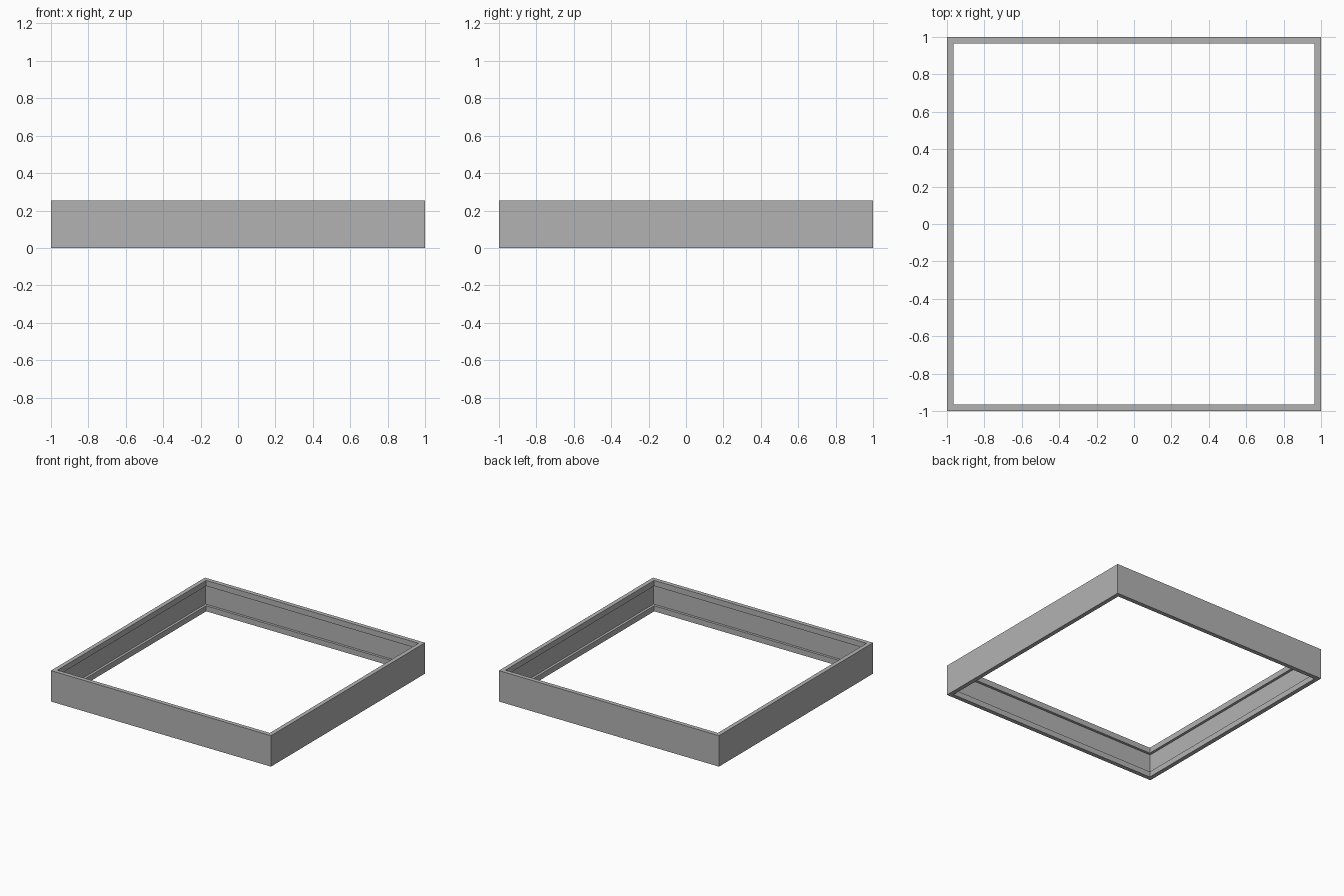
import bpy
import bmesh

cube = bpy.data.objects.get("Cube")
if cube:
    bpy.data.objects.remove(cube, do_unlink=True)

HEIGHT = 0.254
FLANGE = 0.046          # height of the top and bottom lips
OUTER, INNER = 1.0, 0.965
RECESS = 0.986          # inner face of the thin wall between the lips

grey = bpy.data.materials.new("mid grey")
grey.use_nodes = True
colour = (0.45, 0.45, 0.45, 1)
grey.diffuse_color = colour
grey.node_tree.nodes["Principled BSDF"].inputs["Base Color"].default_value = colour

# C-shaped channel section: distance from the centre, height
section = [
    (OUTER, 0), (OUTER, HEIGHT), (INNER, HEIGHT), (INNER, HEIGHT - FLANGE),
    (RECESS, HEIGHT - FLANGE), (RECESS, FLANGE), (INNER, FLANGE), (INNER, 0),
]
corners = [(-1, -1), (1, -1), (1, 1), (-1, 1)]

# Sweep the section round the square with mitred corners
bm = bmesh.new()
rings = [[bm.verts.new((cx * d, cy * d, z)) for d, z in section] for cx, cy in corners]
for i, ring in enumerate(rings):
    following = rings[(i + 1) % len(rings)]
    for j in range(len(section)):
        k = (j + 1) % len(section)
        bm.faces.new((ring[j], following[j], following[k], ring[k]))
bmesh.ops.recalc_face_normals(bm, faces=bm.faces[:])

mesh = bpy.data.meshes.new("square_frame")
bm.to_mesh(mesh)
bm.free()
mesh.materials.append(grey)
frame = bpy.data.objects.new("square_frame", mesh)
bpy.context.collection.objects.link(frame)
